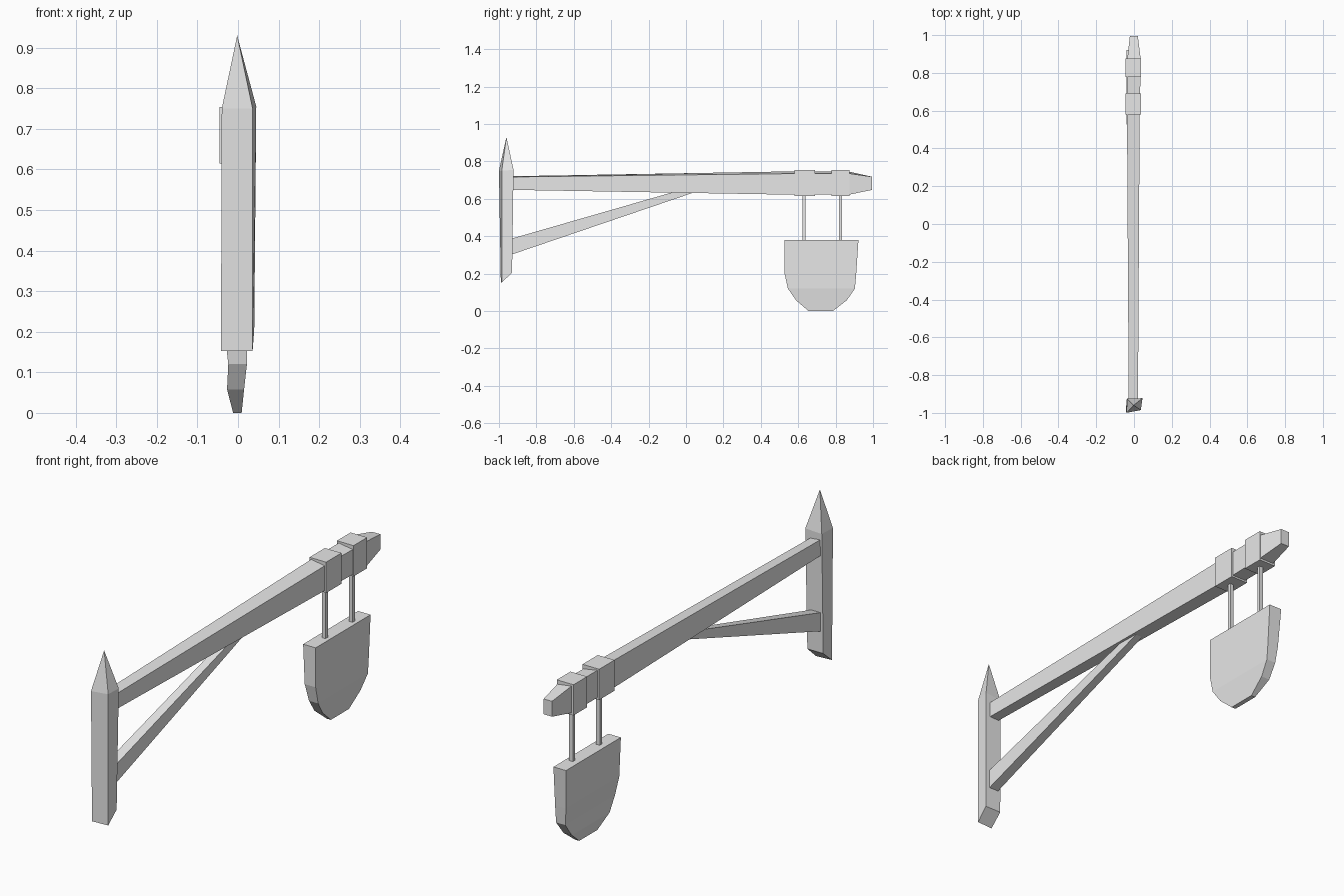
import bpy
import bmesh

cube = bpy.data.objects.get("Cube")
if cube:
    bpy.data.objects.remove(cube, do_unlink=True)

grey = bpy.data.materials.new("plain_grey")
grey.use_nodes = True
grey.diffuse_color = (0.8, 0.8, 0.8, 1)
grey.node_tree.nodes["Principled BSDF"].inputs["Base Color"].default_value = (0.8, 0.8, 0.8, 1)


def loft(name, sections):
    """Skin a row of four-cornered sections; a one-point section makes a tip."""
    bm = bmesh.new()
    rings = [[bm.verts.new(p) for p in s] for s in sections]
    for a, b in zip(rings, rings[1:]):
        for i in range(4):
            j = (i + 1) % 4
            if len(b) == 1:
                bm.faces.new((a[i], a[j], b[0]))
            else:
                bm.faces.new((a[i], a[j], b[j], b[i]))
    for ring in (rings[0], rings[-1]):
        if len(ring) == 4:
            bm.faces.new(ring)
    bmesh.ops.recalc_face_normals(bm, faces=bm.faces[:])
    mesh = bpy.data.meshes.new(name)
    bm.to_mesh(mesh)
    bm.free()
    mesh.materials.append(grey)
    obj = bpy.data.objects.new(name, mesh)
    bpy.context.collection.objects.link(obj)
    return obj


def level(z, x0, x1, y0, y1):
    """Horizontal section."""
    return [(x0, y0, z), (x1, y0, z), (x1, y1, z), (x0, y1, z)]


def upright(y, x0, x1, z0, z1, tilt=0.0):
    """Section facing along y; tilt raises the top edge on the -x side."""
    return [(x0, y, z0), (x1, y, z0), (x1, y, z1), (x0, y, z1 + tilt)]


# Post with a slanted foot and a pointed top
loft("post", [
    [(-0.042, -0.99, 0.153), (0.036, -0.985, 0.153), (0.04, -0.93, 0.205), (-0.04, -0.93, 0.205)],
    [(-0.04, -1.0, 0.75), (0.036, -0.985, 0.75), (0.045, -0.922, 0.755), (-0.036, -0.925, 0.75)],
    [(-0.002, -0.96, 0.93)],
])

# Arm, widening outward and tapering at its end
loft("arm", [
    upright(-0.93, -0.028, 0.021, 0.648, 0.717, 0.004),
    upright(0.58, -0.037, 0.03, 0.622, 0.735, 0.012),
    upright(0.87, -0.036, 0.036, 0.622, 0.736, 0.01),
    upright(0.995, -0.022, 0.02, 0.648, 0.718),
])

# Bands around the arm
for name, y0, y1 in (("inner_band", 0.58, 0.69), ("outer_band", 0.777, 0.875)):
    loft(name, [upright(y, -0.046, 0.038, 0.614, 0.754) for y in (y0, y1)])

# Diagonal brace, running up into the arm
loft("brace", [
    upright(-0.93, -0.027, 0.02, 0.303, 0.388),
    [(-0.02, 0.03, 0.63), (0.014, 0.03, 0.63), (0.014, -0.02, 0.65), (-0.02, -0.02, 0.65)],
])

# Hanging rods
for name, y in (("inner_rod", 0.632), ("outer_rod", 0.826)):
    loft(name, [level(z, -0.014, 0.004, y - 0.008, y + 0.008) for z in (0.36, 0.63)])

# Shield-shaped hanging board, from bottom to top
loft("sign_board", [
    level(0.0, -0.012, 0.009, 0.655, 0.785),
    level(0.058, -0.027, 0.015, 0.588, 0.86),
    level(0.12, -0.024, 0.022, 0.545, 0.903),
    level(0.2, -0.033, 0.022, 0.527, 0.91),
    level(0.38, -0.041, 0.022, 0.527, 0.922),
])
